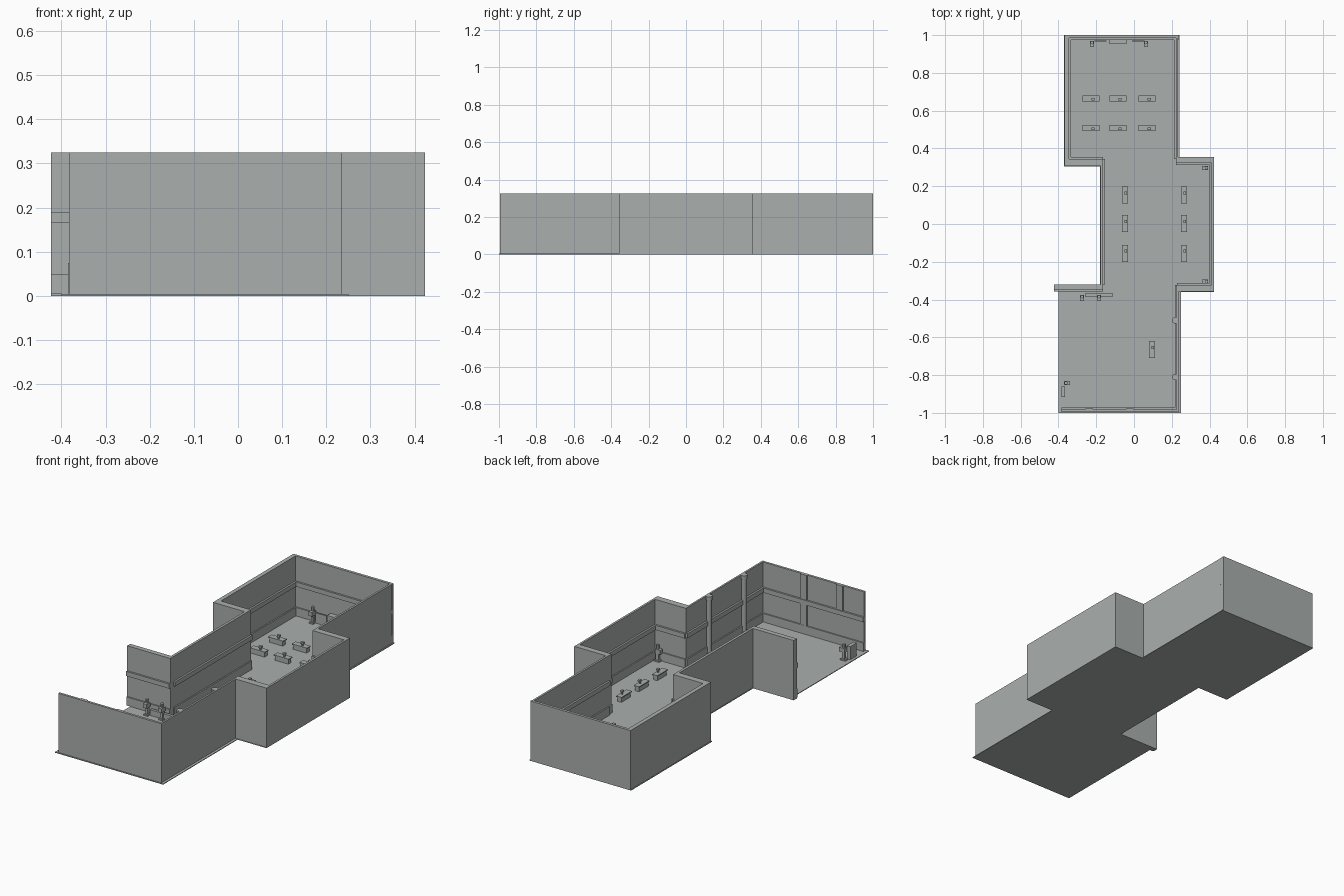
import bpy, bmesh, math
from mathutils import Matrix, Vector

if "Cube" in bpy.data.objects:
    bpy.data.objects.remove(bpy.data.objects["Cube"], do_unlink=True)

grey = bpy.data.materials.new("plain_grey")
grey.use_nodes = True
COLOUR = (0.40, 0.43, 0.42, 1)
grey.diffuse_color = COLOUR
grey.node_tree.nodes["Principled BSDF"].inputs["Base Color"].default_value = COLOUR

H = 0.325


def finish(name, bm):
    mesh = bpy.data.meshes.new(name)
    bm.to_mesh(mesh)
    bm.free()
    mesh.materials.append(grey)
    ob = bpy.data.objects.new(name, mesh)
    bpy.context.collection.objects.link(ob)
    return ob


def add_box(bm, x0, x1, y0, y1, z0, z1):
    size = Matrix.Diagonal((x1 - x0, y1 - y0, z1 - z0, 1))
    mid = Matrix.Translation(((x0 + x1) / 2, (y0 + y1) / 2, (z0 + z1) / 2))
    bmesh.ops.create_cube(bm, size=1, matrix=mid @ size)


def add_cylinder(bm, x, y, z0, z1, r, sides=12):
    bmesh.ops.create_cone(bm, cap_ends=True, segments=sides, radius1=r, radius2=r,
                          depth=z1 - z0, matrix=Matrix.Translation((x, y, (z0 + z1) / 2)))


def box(name, *ext):
    bm = bmesh.new()
    add_box(bm, *ext)
    return finish(name, bm)


# Floor: one outline for the three joined rooms
outline = [(-0.4, -1), (0.25, -1), (0.25, -0.36), (0.423, -0.36), (0.423, 0.355),
           (0.24, 0.355), (0.24, 1), (-0.37, 1), (-0.37, 0.305), (-0.18, 0.305),
           (-0.18, -0.32), (-0.4, -0.32)]
bm = bmesh.new()
slab = bm.faces.new([bm.verts.new((x, y, 0)) for x, y in outline])
top = bmesh.ops.extrude_face_region(bm, geom=[slab])["geom"]
bmesh.ops.translate(bm, vec=(0, 0, 0.004),
                    verts=[v for v in top if isinstance(v, bmesh.types.BMVert)])
bmesh.ops.recalc_face_normals(bm, faces=bm.faces)
finish("floor", bm)

# Walls: extents in plan, then the direction of the room-side face
walls = {
    "back_room_end_wall": (-0.367, 0.235, 0.985, 1, "-y"),
    "back_room_right_wall": (-0.367, -0.344, 0.31, 0.985, "+x"),
    "back_room_left_wall": (0.222, 0.233, 0.345, 0.985, "-x"),
    "back_room_return_wall": (-0.367, -0.165, 0.31, 0.345, "+y"),
    "middle_room_right_wall": (-0.178, -0.164, -0.32, 0.345, "+x"),
    "middle_room_back_return": (0.222, 0.423, 0.322, 0.355, "-y"),
    "middle_room_left_wall": (0.411, 0.423, -0.358, 0.355, "-x"),
    "middle_room_front_return": (0.228, 0.423, -0.358, -0.322, "+y"),
    "front_room_left_wall": (0.226, 0.236, -0.995, -0.322, "-x"),
    "front_room_end_wall": (-0.383, 0.236, -0.995, -0.982, "+y"),
    "front_room_return_wall": (-0.423, -0.164, -0.347, -0.32, "-y"),
}


def trim(name, ext, side, z0, z1, depth):
    x0, x1, y0, y1 = ext
    if side == "+x":
        x0, x1 = x1, x1 + depth
    elif side == "-x":
        x0, x1 = x0 - depth, x0
    elif side == "+y":
        y0, y1 = y1, y1 + depth
    else:
        y0, y1 = y0 - depth, y0
    box(name, x0, x1, y0, y1, z0, z1)


for name, (*ext, side) in walls.items():
    box(name, *ext, 0, H)
    trim(name + "_rail", ext, side, 0.165, 0.19, 0.01)
    trim(name + "_skirting", ext, side, 0.004, 0.05, 0.007)

# Upright battens on the front room end wall
for i, (x, z0, z1) in enumerate([(-0.022, 0.05, 0.165), (-0.022, 0.19, H),
                                 (-0.238, 0.19, H)]):
    box(f"wall_batten_{i}", x - 0.02, x + 0.02, -0.982, -0.976, z0, z1)

# Engaged columns with base and capital
for i, y in enumerate((-0.51, -0.81)):
    bm = bmesh.new()
    add_cylinder(bm, 0.218, y, 0, H, 0.013, 16)
    add_cylinder(bm, 0.218, y, 0, 0.02, 0.017, 16)
    add_cylinder(bm, 0.218, y, H - 0.02, H, 0.017, 16)
    ob = finish(f"wall_column_{i}", bm)


def bench(name, x, y, turned):
    # Plinth with overhanging top and a small instrument on it
    bm = bmesh.new()
    add_box(bm, -0.04, 0.04, -0.012, 0.012, 0, 0.026)
    add_box(bm, -0.045, 0.045, -0.016, 0.016, 0.026, 0.031)
    add_cylinder(bm, 0.01, -0.004, 0.031, 0.045, 0.005, 8)
    add_box(bm, 0.003, 0.02, -0.01, 0.002, 0.043, 0.052)
    ob = finish(name, bm)
    ob.location = (x, y, 0.003)
    ob.rotation_euler.z = math.radians(90) if turned else 0


for x in (-0.228, -0.085, 0.069):
    for y in (0.508, 0.664):
        bench("back_room_bench", x, y, False)
for x in (-0.048, 0.265):
    for y in (-0.155, 0.002, 0.153):
        bench("middle_room_bench", x, y, True)
bench("front_room_bench", 0.095, -0.665, True)


def stand(name, x, y, angle):
    # Upright stand: foot, post, tilted body and head
    bm = bmesh.new()
    add_box(bm, -0.012, 0.012, -0.016, 0.016, 0, 0.008)
    add_box(bm, -0.007, 0.007, -0.008, 0.008, 0.008, 0.045)
    add_box(bm, -0.011, 0.011, -0.022, 0.01, 0.045, 0.068)
    add_cylinder(bm, 0, 0, 0.068, 0.088, 0.009, 8)
    ob = finish(name, bm)
    ob.location = (x, y, 0.003)
    ob.rotation_euler.z = math.radians(angle)


for x, y, angle in [(-0.222, 0.96, 0), (0.063, 0.96, 0), (-0.275, -0.385, 0),
                    (-0.185, -0.385, 0), (0.383, 0.297, -90), (0.383, -0.305, -90),
                    (-0.36, -0.842, 90)]:
    stand("equipment_stand", x, y, angle)

# Counters and boards by the walls
box("back_counter", -0.133, -0.037, 0.955, 0.985, 0, 0.07)
box("back_board_right", -0.21, -0.145, 0.965, 0.972, 0, 0.06)
box("back_board_left", -0.01, 0.055, 0.965, 0.972, 0, 0.06)
box("front_room_low_counter", -0.26, -0.11, -0.383, -0.367, 0, 0.035)
box("entry_cabinet", -0.385, -0.365, -0.915, -0.86, 0, 0.075)
